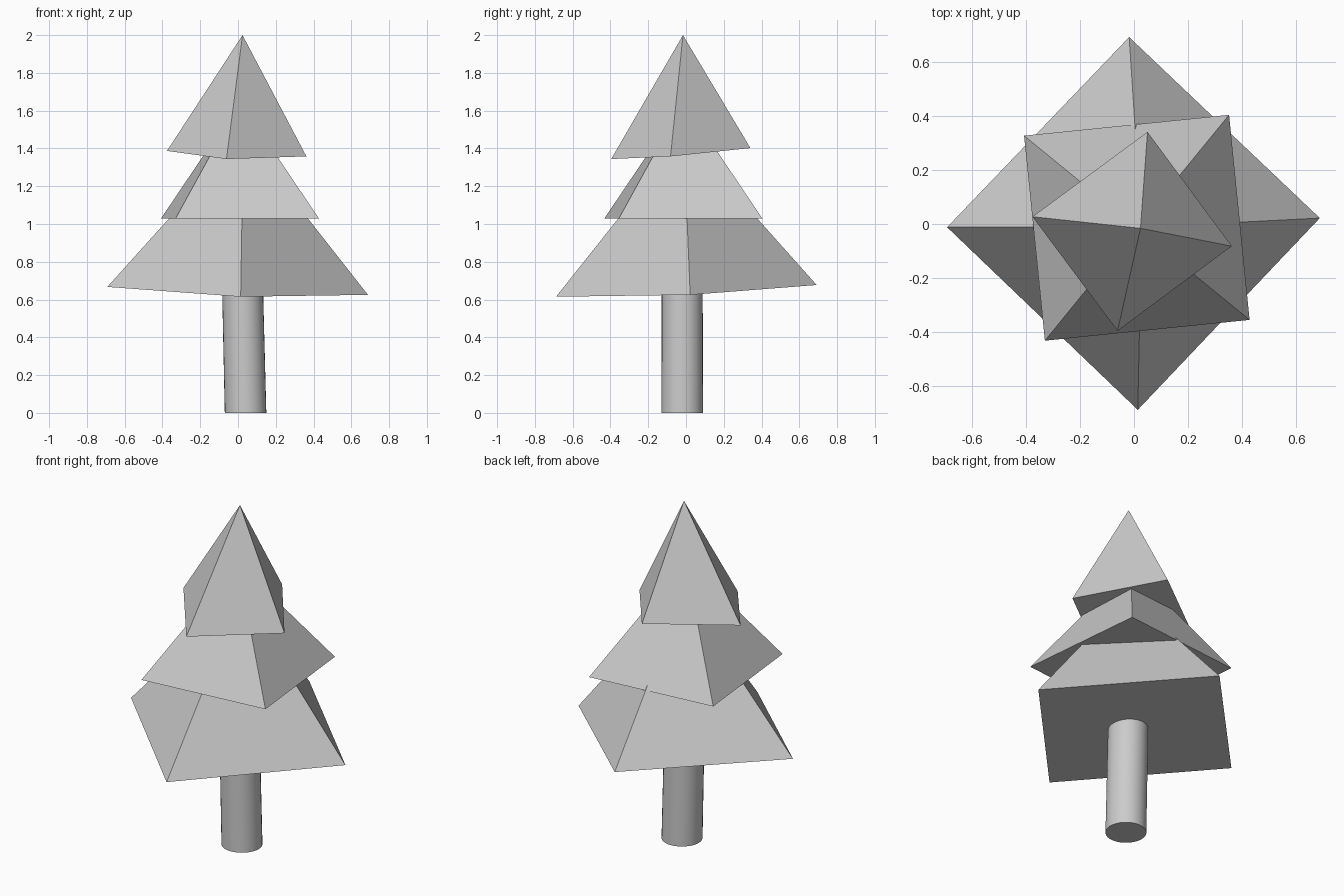
import bpy, bmesh
from mathutils import Vector

if "Cube" in bpy.data.objects:
    bpy.data.objects.remove(bpy.data.objects["Cube"])


def add_object(name, bm):
    bmesh.ops.recalc_face_normals(bm, faces=bm.faces)
    mesh = bpy.data.meshes.new(name)
    bm.to_mesh(mesh)
    bm.free()
    obj = bpy.data.objects.new(name, mesh)
    bpy.context.collection.objects.link(obj)
    return obj


def foliage_tier(name, base, apex):
    """Closed, slightly crooked four-sided pyramid."""
    bm = bmesh.new()
    ring = [bm.verts.new(p) for p in base]
    tip = bm.verts.new(apex)
    bm.faces.new(ring)
    for i in range(4):
        bm.faces.new((ring[i], ring[(i + 1) % 4], tip))
    return add_object(name, bm)


# Foliage: corners run left, back, right, front
foliage_tier("lower_foliage",
             [(-0.692, -0.012, 0.667), (-0.018, 0.692, 0.677),
              (0.688, 0.022, 0.625), (0.014, -0.688, 0.615)],
             (0.028, -0.012, 1.465))
foliage_tier("middle_foliage",
             [(-0.407, 0.327, 1.03), (0.352, 0.404, 1.03),
              (0.428, -0.355, 1.03), (-0.330, -0.432, 1.03)],
             (0.01, -0.014, 1.65))
foliage_tier("top_foliage",
             [(-0.376, 0.027, 1.387), (0.050, 0.341, 1.402),
              (0.362, -0.082, 1.358), (-0.061, -0.396, 1.344)],
             (0.024, -0.016, 2.0))

# Trunk: smooth cylinder leaning slightly, its top hidden in the lower foliage
height = 0.8
bm = bmesh.new()
bmesh.ops.create_cone(bm, cap_ends=True, segments=32,
                      radius1=0.11, radius2=0.108, depth=height)
for v in bm.verts:
    z = v.co.z + height / 2
    v.co = Vector((v.co.x + 0.04 - 0.024 * z, v.co.y - 0.02, z))
trunk = add_object("trunk", bm)
bpy.context.view_layer.objects.active = trunk
trunk.select_set(True)
bpy.ops.object.shade_smooth_by_angle()
